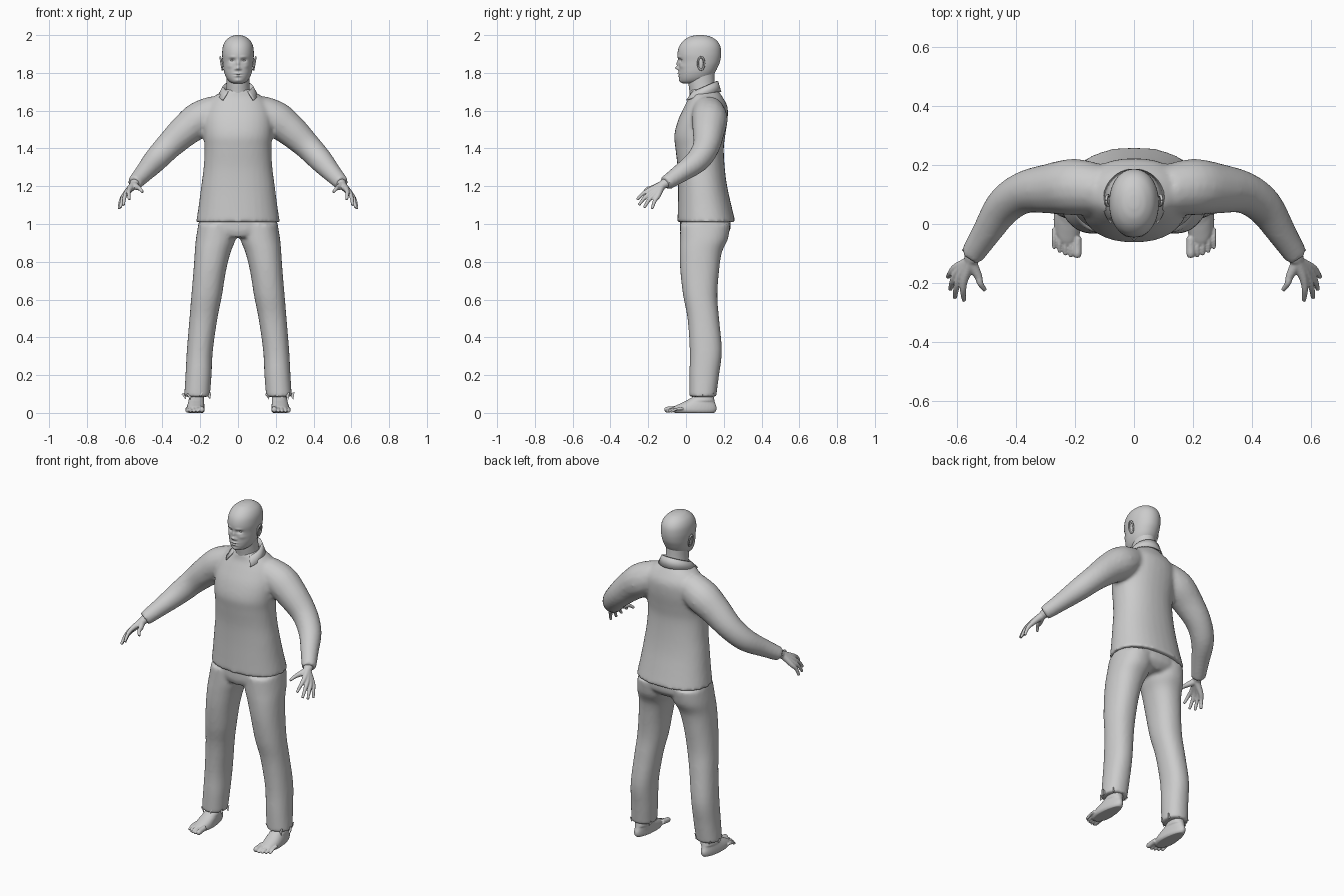
import bpy, bmesh, math
from mathutils import Vector

if "Cube" in bpy.data.objects:
    bpy.data.objects.remove(bpy.data.objects["Cube"])

GREY = (0.6, 0.6, 0.6, 1)
grey = bpy.data.materials.new("plain grey")
grey.use_nodes = True
grey.diffuse_color = GREY
next(n for n in grey.node_tree.nodes if n.type == 'BSDF_PRINCIPLED').inputs["Base Color"].default_value = GREY


def refine(rows, steps):
    """Smooth curve through rows of numbers."""
    out = []
    for i in range(len(rows) - 1):
        a, b, c, d = rows[max(i - 1, 0)], rows[i], rows[i + 1], rows[min(i + 2, len(rows) - 1)]
        for k in range(steps):
            t = k / steps
            out.append([q + t * (r - p) / 2 + t * t * (p - 2.5 * q + 2 * r - s / 2)
                        + t ** 3 * (1.5 * (q - r) + (s - p) / 2)
                        for p, q, r, s in zip(a, b, c, d)])
    return out + [list(rows[-1])]


def skin(bm, rings):
    rings = [[bm.verts.new(p) for p in ring] for ring in rings]
    n = len(rings[0])
    for a, b in zip(rings, rings[1:]):
        for i in range(n):
            bm.faces.new((a[i], a[(i + 1) % n], b[(i + 1) % n], b[i]))
    bm.faces.new(rings[0])
    bm.faces.new(rings[-1])


def stack(bm, rows, side=1, n=32, steps=4, power=0.9):
    """Level rings: z, front y, back y, centre x, half width."""
    def bend(v):
        return math.copysign(abs(v) ** power, v)
    rings = []
    for z, front, back, cx, rx in refine(rows, steps):
        angles = [math.tau * i / n for i in range(n)]
        rings.append([(side * (cx + rx * bend(math.cos(a))),
                       (front + back) / 2 + (back - front) / 2 * bend(math.sin(a)), z) for a in angles])
    skin(bm, rings)


def tube(bm, rows, side=1, n=16, steps=4):
    """Round limb through points: x, y, z, radius."""
    rows = refine(rows, steps)
    pts = [Vector((side * r[0], r[1], r[2])) for r in rows]
    rings = []
    for i, p in enumerate(pts):
        along = pts[min(i + 1, len(pts) - 1)] - pts[max(i - 1, 0)]
        turn = along.to_track_quat('Z', 'Y')
        rings.append([p + turn @ Vector((math.cos(math.tau * k / n), math.sin(math.tau * k / n), 0)) * rows[i][3]
                      for k in range(n)])
    skin(bm, rings)


def ball(bm, centre, radii, side=1):
    new = bmesh.ops.create_uvsphere(bm, u_segments=16, v_segments=10, radius=1)["verts"]
    for v in new:
        v.co = Vector((side * centre[0] + v.co.x * radii[0], centre[1] + v.co.y * radii[1],
                       centre[2] + v.co.z * radii[2]))


def finish(bm, name, voxel=0, smooth=0):
    bmesh.ops.recalc_face_normals(bm, faces=bm.faces)
    mesh = bpy.data.meshes.new(name)
    bm.to_mesh(mesh)
    bm.free()
    mesh.materials.append(grey)
    ob = bpy.data.objects.new(name, mesh)
    bpy.context.collection.objects.link(ob)
    mesh.shade_smooth()
    if voxel:
        mod = ob.modifiers.new("blend", 'REMESH')
        mod.mode, mod.voxel_size, mod.use_smooth_shade = 'VOXEL', voxel, True
        mod = ob.modifiers.new("soften", 'SMOOTH')
        mod.factor, mod.iterations = 0.5, smooth
    return ob


# Shirt: body and both sleeves blended together
bm = bmesh.new()
stack(bm, [(1.01, -.045, .262, 0, .222), (1.1, -.043, .24, 0, .208), (1.2, -.042, .218, 0, .195),
           (1.3, -.045, .205, 0, .182), (1.4, -.056, .2, 0, .177), (1.47, -.062, .208, 0, .182),
           (1.55, -.042, .22, 0, .185), (1.62, -.01, .22, 0, .17), (1.67, .015, .195, 0, .135),
           (1.7, .02, .175, 0, .085), (1.715, .022, .168, 0, .075)])
for s in (1, -1):
    tube(bm, [(.11, .115, 1.6, .085), (.2, .125, 1.555, .096), (.28, .12, 1.495, .086), (.37, .107, 1.41, .072),
              (.44, .06, 1.335, .064), (.5, -.03, 1.268, .05), (.55, -.108, 1.215, .04)], s)
finish(bm, "shirt", .011, 5)

# Trousers: seat and both legs blended together
bm = bmesh.new()
stack(bm, [(.93, -.02, .2, 0, .12), (.97, -.032, .235, 0, .205), (1.04, -.03, .235, 0, .2)])
for s in (1, -1):
    stack(bm, [(.085, .018, .16, .217, .068), (.2, .018, .175, .209, .069), (.33, .02, .19, .202, .069),
               (.5, .008, .175, .183, .074), (.62, -.015, .166, .166, .081), (.75, -.03, .175, .15, .086),
               (.85, -.033, .19, .134, .095), (.92, -.032, .222, .118, .105), (1.0, -.03, .235, .11, .1)], s)
finish(bm, "trousers", .01, 5)

# Torn scraps at the trouser hems
bm = bmesh.new()
for s in (1, -1):
    for k in range(7):
        a = math.tau * k / 7
        x, y = s * (.217 + .068 * math.cos(a)), .09 + .07 * math.sin(a)
        corners = [(x - .014, y, .1), (x + .014, y, .11), (x + .008, y - .004, .07 + .008 * (k % 3))]
        bm.faces.new([bm.verts.new(c) for c in corners])
finish(bm, "hem_scraps")

# Folded collar, open at the front
bm = bmesh.new()
strips = []
for i in range(33):
    t = math.radians(-140 + 280 * i / 32)
    f = (1 - math.cos(t)) / 2
    profile = [(.07, 1.69 - .02 * f), (.074, 1.757 - .062 * f), (.082, 1.757 - .065 * f),
               (.1 + .036 * f ** 3, 1.7 - .055 * f ** 2)]
    strips.append([bm.verts.new((r * math.sin(t), .092 + r * .95 * math.cos(t), z)) for r, z in profile])
for a, b in zip(strips, strips[1:]):
    for j in range(3):
        bm.faces.new((a[j], b[j], b[j + 1], a[j + 1]))
collar = finish(bm, "collar")
collar.modifiers.new("cloth", 'SOLIDIFY').thickness = .005

# Neck
bm = bmesh.new()
stack(bm, [(1.62, .02, .17, 0, .07), (1.69, .02, .162, 0, .064), (1.75, .012, .152, 0, .06),
           (1.82, .01, .15, 0, .06)], power=1)
finish(bm, "neck")

# Head: skull loft with the face pushed in and out
bm = bmesh.new()
stack(bm, [(1.745, -.018, .07, 0, .026), (1.753, -.03, .1, 0, .044), (1.772, -.036, .13, 0, .06),
           (1.8, -.038, .152, 0, .072), (1.83, -.038, .168, 0, .078), (1.86, -.04, .18, 0, .081),
           (1.9, -.045, .186, 0, .084), (1.94, -.036, .182, 0, .08), (1.97, -.014, .164, 0, .066),
           (1.99, .016, .134, 0, .043), (1.998, .045, .105, 0, .022), (2.0, .06, .085, 0, .008)],
      n=96, steps=8, power=.95)
# x, z, spread in x, spread in z, push outward
features = [(0, 1.825, .01, .009, .018), (0, 1.848, .007, .017, .011),
            (.013, 1.82, .006, .005, .006), (.03, 1.866, .014, .009, -.013), (.03, 1.884, .018, .006, .004),
            (0, 1.797, .019, .004, .008), (0, 1.783, .017, .004, .007), (0, 1.79, .02, .002, -.004),
            (0, 1.76, .016, .008, .004), (.045, 1.835, .014, .012, .004)]
for v in bm.verts:
    if v.co.y < .05:
        x, z = abs(v.co.x), v.co.z
        v.co.y -= sum(push * math.exp(-((x - fx) / sx) ** 2 - ((z - fz) / sz) ** 2)
                      for fx, fz, sx, sz, push in features)
finish(bm, "head")

# Eyes and ears
for s, label in ((1, "left"), (-1, "right")):
    bm = bmesh.new()
    ball(bm, (.03, -.012, 1.866), (.013, .013, .008), s)
    finish(bm, label + "_eye")
    bm = bmesh.new()
    ring = [(.088 + .006 * math.cos(a), .08 + .017 * math.sin(a), 1.85 + .034 * math.cos(a), .005)
            for a in [math.tau * k / 12 for k in range(13)]]
    tube(bm, ring, s, n=8, steps=2)
    ball(bm, (.083, .078, 1.848), (.006, .014, .03), s)
    finish(bm, label + "_ear")

    # Hand: five fingers running out of one wrist
    bm = bmesh.new()
    for knuckle, tip in [((.574, -.186, 1.183), (.575, -.26, 1.128)), ((.588, -.178, 1.17), (.606, -.25, 1.1)),
                         ((.598, -.164, 1.158), (.622, -.222, 1.086)), ((.603, -.148, 1.15), (.63, -.18, 1.08)),
                         ((.528, -.175, 1.192), (.504, -.224, 1.168))]:
        k, t = Vector(knuckle), Vector(tip)
        mid = (k + t) / 2 + Vector((.004, -.002, .007))
        tube(bm, [(.54, -.09, 1.225, .026), (.552, -.125, 1.207, .022), (*k, .014), (*mid, .0105), (*t, .0075)], s)
    finish(bm, label + "_hand", .004, 3)

    # Foot: ankle, sole narrowing to the heel, and five toes
    bm = bmesh.new()
    stack(bm, [(0, -.06, .15, .224, .04), (.012, -.075, .16, .224, .047), (.03, -.068, .162, .224, .047),
               (.05, -.03, .155, .222, .045), (.07, .01, .15, .22, .041), (.1, .05, .145, .218, .037),
               (.16, .055, .14, .216, .037)], s)
    for v in bm.verts:
        if v.co.z < .06:
            v.co.x = s * .222 + (v.co.x - s * .222) * (1.05 - 1.8 * max(v.co.y, 0))
    for i in range(5):
        size = .015 - .0055 * min(i, 1) - .0006 * i
        x, y = .192 + .019 * i + .003 * min(i, 1), -.094 + .003 * i * i * .6
        tube(bm, [(x, y + .05, .024, size), (x, y + .015, .02, size), (x, y - .008, size + .002, size),
                  (x, y - .02, size, size * .6)], s, n=12)
    finish(bm, label + "_foot", .004, 3)
